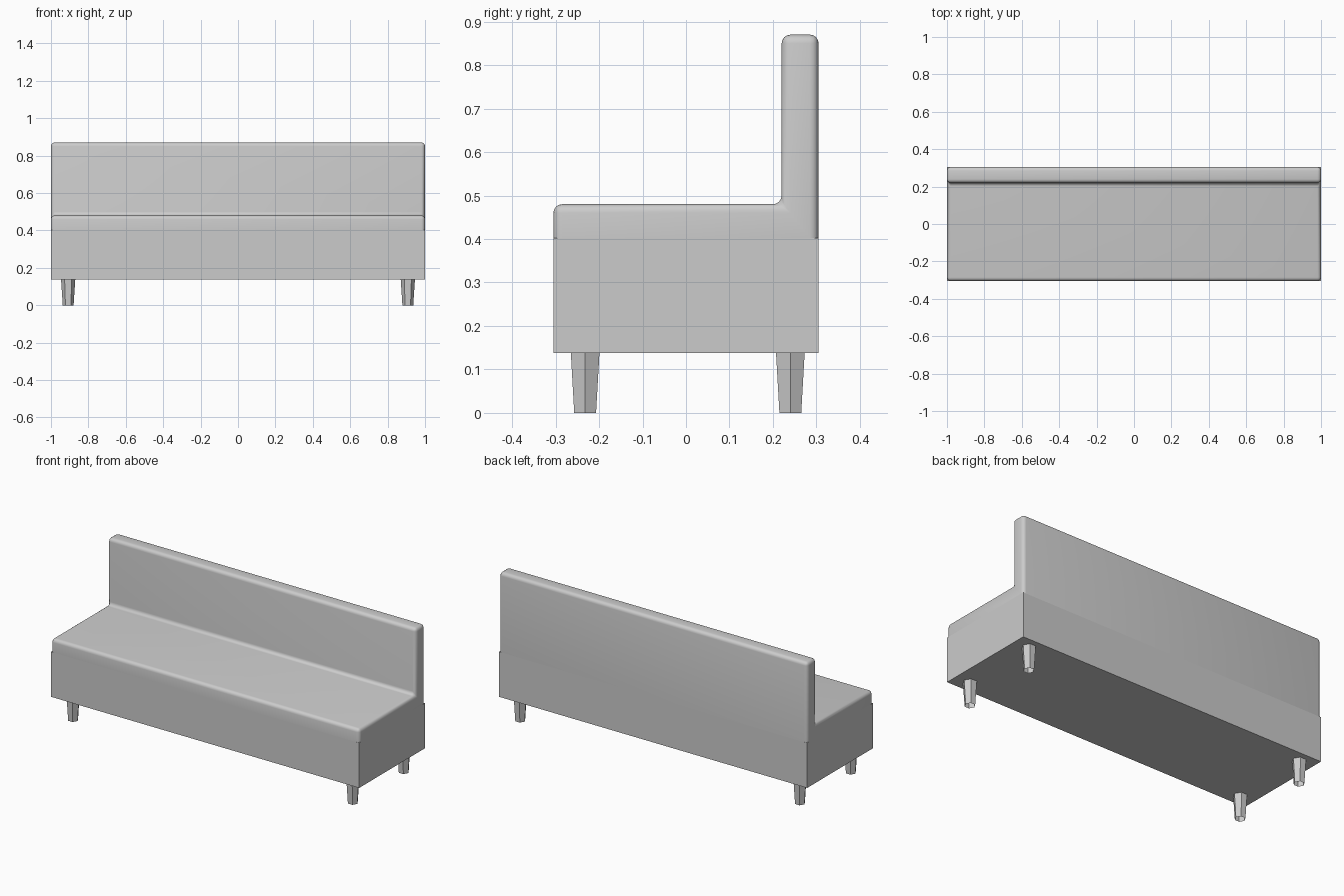
import bpy, bmesh, math
from mathutils import Matrix

cube = bpy.data.objects.get("Cube")
if cube:
    bpy.data.objects.remove(cube, do_unlink=True)

GREY = (0.6, 0.6, 0.6, 1)
mat = bpy.data.materials.new("plain grey")
mat.use_nodes = True
mat.diffuse_color = GREY
mat.node_tree.nodes["Principled BSDF"].inputs["Base Color"].default_value = GREY

HALF_X, HALF_Y = 1.0, 0.305
BASE_Z, SPLIT_Z, SEAT_Z, TOP_Z = 0.138, 0.402, 0.48, 0.87
BACK_Y = 0.22


def finish(bm, name, smooth=False):
    bmesh.ops.recalc_face_normals(bm, faces=bm.faces)
    mesh = bpy.data.meshes.new(name)
    bm.to_mesh(mesh)
    bm.free()
    mesh.materials.append(mat)
    obj = bpy.data.objects.new(name, mesh)
    bpy.context.collection.objects.link(obj)
    if smooth:
        bpy.ops.object.select_all(action='DESELECT')
        obj.select_set(True)
        bpy.context.view_layer.objects.active = obj
        bpy.ops.object.shade_smooth_by_angle(angle=math.radians(35))
    return obj


# Square-edged base box
bm = bmesh.new()
bmesh.ops.create_cube(bm, size=1, matrix=Matrix.Translation((0, 0, (BASE_Z + SPLIT_Z) / 2))
                      @ Matrix.Diagonal((2 * HALF_X, 2 * HALF_Y, SPLIT_Z - BASE_Z, 1)))
finish(bm, "base")

# Upholstered seat and backrest: one L profile swept along x, then rounded
profile = [(-HALF_Y, SPLIT_Z), (HALF_Y, SPLIT_Z), (HALF_Y, TOP_Z),
           (BACK_Y, TOP_Z), (BACK_Y, SEAT_Z), (-HALF_Y, SEAT_Z)]
bm = bmesh.new()
face = bm.faces.new([bm.verts.new((-HALF_X, y, z)) for y, z in profile])
swept = bmesh.ops.extrude_face_region(bm, geom=[face], use_keep_orig=True)
for v in swept["geom"]:
    if isinstance(v, bmesh.types.BMVert):
        v.co.x = HALF_X
bmesh.ops.recalc_face_normals(bm, faces=bm.faces)
# Keep the seam with the base sharp
rounded = [e for e in bm.edges if any(v.co.z > SPLIT_Z + 0.01 for v in e.verts)]
bmesh.ops.bevel(bm, geom=rounded, offset=0.02, segments=4, profile=0.5,
                affect='EDGES', clamp_overlap=True)
finish(bm, "seat_and_backrest", smooth=True)

# Tapered six-sided legs, open underneath
for x_name, x in (("left", 0.908), ("right", -0.908)):
    for y_name, y in (("front", -0.232), ("back", 0.24)):
        bm = bmesh.new()
        bmesh.ops.create_cone(bm, cap_ends=False, segments=6, radius1=0.029, radius2=0.038,
                              depth=BASE_Z, matrix=Matrix.Translation((x, y, BASE_Z / 2))
                              @ Matrix.Rotation(math.radians(90), 4, 'Z'))
        finish(bm, f"{y_name}_{x_name}_leg")
